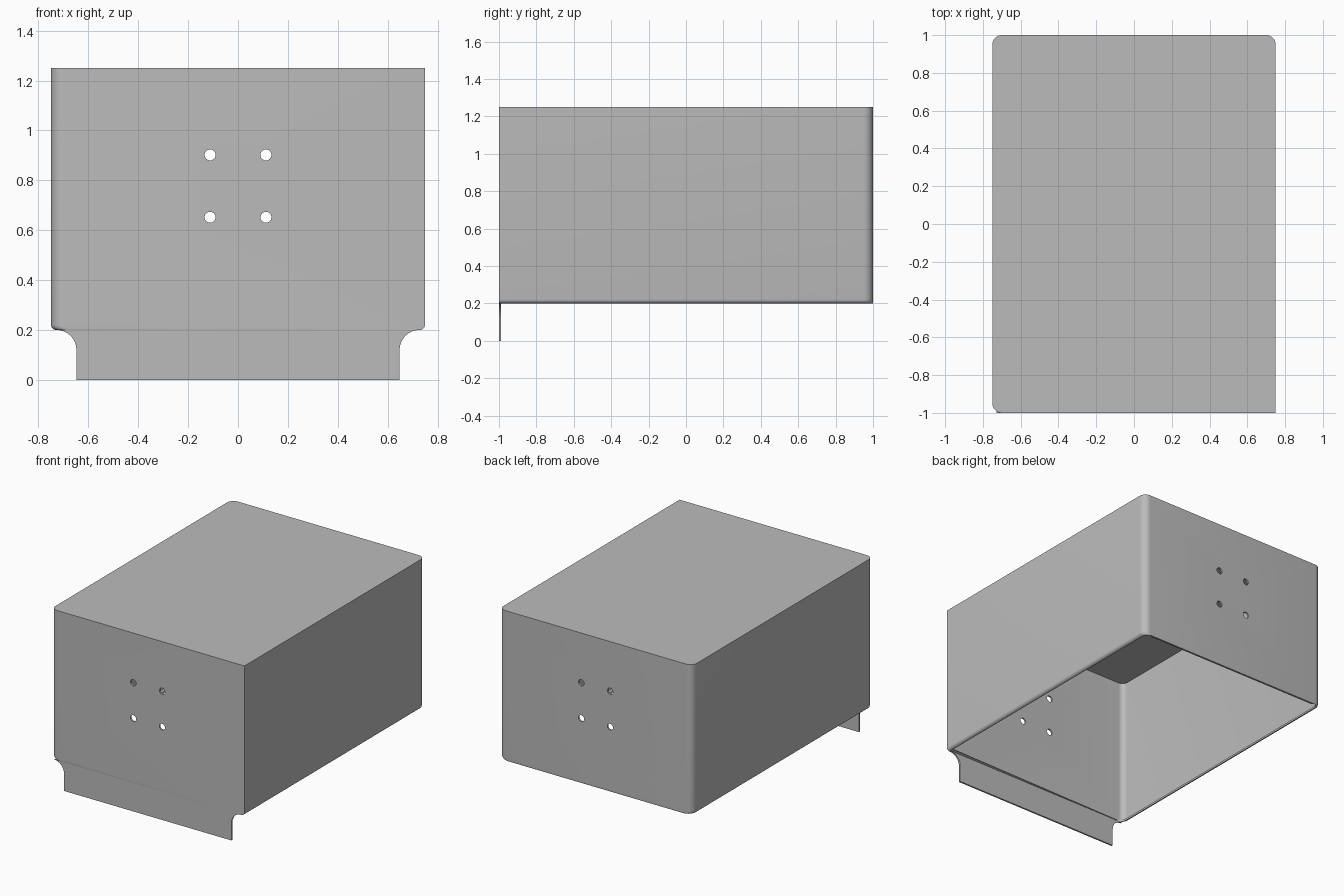
import bpy, bmesh, math
from mathutils import Matrix

cube = bpy.data.objects.get("Cube")
if cube:
    bpy.data.objects.remove(cube, do_unlink=True)

HALF_X, HALF_Y, TOP, RIM = 0.75, 1.0, 1.25, 0.2
WALL, BEND, CURL = 0.012, 0.05, 0.022

grey = bpy.data.materials.new("sheet grey")
grey.use_nodes = True
grey.diffuse_color = (0.5, 0.5, 0.5, 1)
grey.node_tree.nodes["Principled BSDF"].inputs["Base Color"].default_value = (0.5, 0.5, 0.5, 1)


def make_object(name, bm):
    bmesh.ops.recalc_face_normals(bm, faces=bm.faces)
    mesh = bpy.data.meshes.new(name)
    bm.to_mesh(mesh)
    bm.free()
    mesh.materials.append(grey)
    obj = bpy.data.objects.new(name, mesh)
    bpy.context.collection.objects.link(obj)
    return obj


def activate(obj):
    bpy.ops.object.select_all(action='DESELECT')
    obj.select_set(True)
    bpy.context.view_layer.objects.active = obj


def arc(cx, cy, radius, start, end, steps=8):
    angles = [math.radians(start + (end - start) * i / steps) for i in range(steps + 1)]
    return [(cx + radius * math.cos(a), cy + radius * math.sin(a)) for a in angles]


# Plan outline: three bent corners and one sharp front corner
bx, by = HALF_X - BEND, HALF_Y - BEND
plan = [(HALF_X, -HALF_Y)]
plan += arc(bx, by, BEND, 0, 90)
plan += arc(-bx, by, BEND, 90, 180)
plan += arc(-bx, -by, BEND, 180, 270)

# Cover: closed top, open bottom, lower side edges rolled inward
bm = bmesh.new()
levels = [(TOP, HALF_X)]
levels += [(z, x) for x, z in arc(HALF_X - CURL, RIM + CURL, CURL, 0, -90, 6)]
rings = [[bm.verts.new((x * width / HALF_X, y, z)) for x, y in plan] for z, width in levels]
bm.faces.new(rings[0])
for upper, lower in zip(rings, rings[1:]):
    for i in range(len(plan)):
        j = (i + 1) % len(plan)
        bm.faces.new((upper[i], lower[i], lower[j], upper[j]))
cover = make_object("cover", bm)
# An open shell needs its normals facing out before it is thickened
if cover.data.polygons[0].normal.z < 0:
    cover.data.flip_normals()

# Round cutters for the four mounting holes in the front and back
bm = bmesh.new()
for x in (-0.112, 0.112):
    for z in (0.652, 0.902):
        place = Matrix.Translation((x, 0, z)) @ Matrix.Rotation(math.pi / 2, 4, 'X')
        bmesh.ops.create_cone(bm, cap_ends=True, segments=24, radius1=0.022,
                              radius2=0.022, depth=3, matrix=place)
cutter = make_object("hole_cutter", bm)
cutter.hide_render = True

activate(cover)
shell = cover.modifiers.new("thickness", 'SOLIDIFY')
shell.thickness, shell.offset, shell.use_even_offset = WALL, -1, True
holes = cover.modifiers.new("holes", 'BOOLEAN')
holes.operation, holes.solver, holes.object = 'DIFFERENCE', 'EXACT', cutter
for modifier in (shell, holes):
    bpy.ops.object.modifier_apply(modifier=modifier.name)
bpy.data.objects.remove(cutter, do_unlink=True)

# Front tab: plate hanging below the cover with concave shoulders
shoulder = arc(0.728, 0.12, 0.08, 90, 180, 10)
right = shoulder + [(0.648, 0)]
profile = right + [(-x, z) for x, z in reversed(right)]
bm = bmesh.new()
face = bm.faces.new([bm.verts.new((x, -HALF_Y, z)) for x, z in profile])
extruded = bmesh.ops.extrude_face_region(bm, geom=[face])["geom"]
bmesh.ops.translate(bm, vec=(0, WALL, 0),
                    verts=[v for v in extruded if isinstance(v, bmesh.types.BMVert)])
tab = make_object("front_tab", bm)

for obj in (cover, tab):
    activate(obj)
    bpy.ops.object.shade_smooth_by_angle(angle=math.radians(35))
